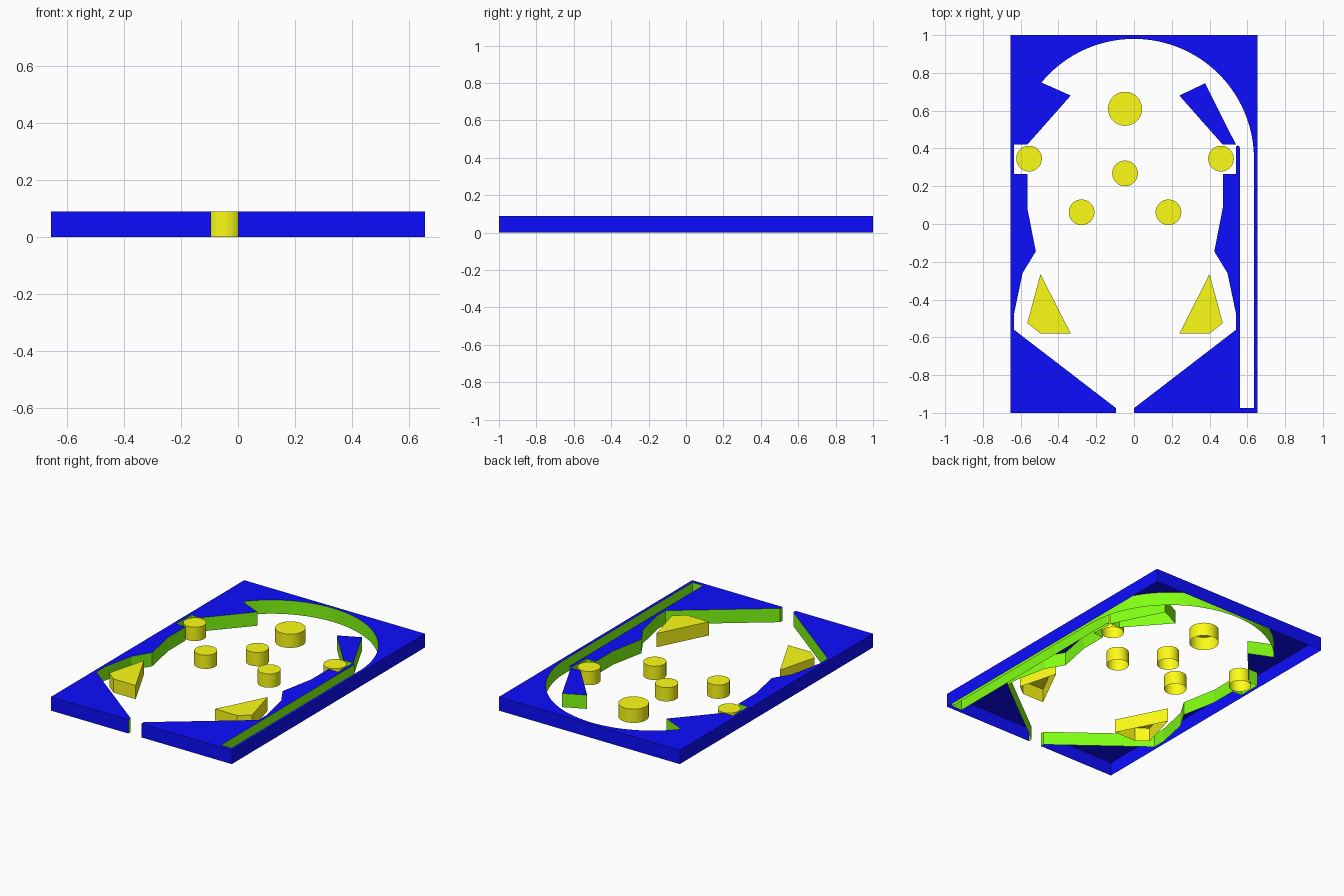
import bpy, bmesh, math

if "Cube" in bpy.data.objects:
    bpy.data.objects.remove(bpy.data.objects["Cube"])

H = 0.09          # wall height
AXIS = -0.0475    # mirror axis of the playfield, left of centre because of the launch lane


def material(name, rgb):
    m = bpy.data.materials.new(name)
    m.diffuse_color = (*rgb, 1)
    m.use_nodes = True
    m.node_tree.nodes["Principled BSDF"].inputs["Base Color"].default_value = m.diffuse_color
    return m


BLUE = material("blue", (0.004, 0.004, 1.0))
GREEN = material("green", (0.22, 1.0, 0.006))
YELLOW = material("yellow", (0.98, 0.98, 0.008))


def flip(points):
    return [(2 * AXIS - x, y) for x, y in reversed(points)]


def on_border(a, b):
    return any(abs(abs(p) - e) < 1e-4 and abs(p - q) < 1e-4
               for p, q, e in ((a[0], b[0], 0.655), (a[1], b[1], 1.0)))


def shell(name, pts, top, side):
    """Flat top with skirt walls, open underneath."""
    area = sum(a[0] * b[1] - b[0] * a[1] for a, b in zip(pts, pts[1:] + pts[:1]))
    if area < 0:
        pts = pts[::-1]
    bm = bmesh.new()
    up = [bm.verts.new((x, y, H)) for x, y in pts]
    low = [bm.verts.new((x, y, 0)) for x, y in pts]
    bm.faces.new(up)
    n = len(pts)
    for i in range(n):
        j = (i + 1) % n
        f = bm.faces.new((low[i], low[j], up[j], up[i]))
        f.material_index = 0 if on_border(pts[i], pts[j]) else 1
    bm.normal_update()
    bmesh.ops.triangulate(bm, faces=[f for f in bm.faces if len(f.verts) > 4])
    me = bpy.data.meshes.new(name)
    bm.to_mesh(me)
    bm.free()
    me.materials.append(top)
    me.materials.append(side)
    ob = bpy.data.objects.new(name, me)
    bpy.context.collection.objects.link(ob)
    bpy.context.view_layer.objects.active = ob
    ob.select_set(True)
    bpy.ops.object.shade_smooth_by_angle(angle=math.radians(10))
    ob.select_set(False)


def arc(cx, cy, r, a0, a1, n):
    return [(cx + r * math.cos(a0 + (a1 - a0) * i / n),
             cy + r * math.sin(a0 + (a1 - a0) * i / n)) for i in range(n + 1)]


# Outer frame: side profile shared by both sides, arch across the top, launch lane on the right
side = [(-0.095, -1), (-0.095, -0.975), (-0.635, -0.56), (-0.635, -0.475),
        (-0.59, -0.26), (-0.52, -0.145), (-0.565, 0.085), (-0.565, 0.265),
        (-0.635, 0.265)]
guide = [(-0.635, 0.42), (-0.565, 0.42), (-0.335, 0.68)]
arch = arc(0, 0.345, 0.635, math.radians(140.5), 0, 48)
lane = [(0.635, -0.975), (0.56, -0.975)] + arc(0.55, 0.405, 0.01, 0, math.pi, 6)
corners = [(0.655, -1), (0.655, 1), (-0.655, 1), (-0.655, -1)]
shell("frame", side + guide + arch + lane + flip(side) + corners, BLUE, GREEN)

# Free-standing guide at the upper right
shell("lane_guide", [(0.24, 0.68), (0.376, 0.745), (0.54, 0.42), (0.47, 0.42)], BLUE, GREEN)

# Slingshots
sling = [(-0.495, -0.265), (-0.565, -0.525), (-0.495, -0.58), (-0.335, -0.58)]
shell("slingshot_left", sling, YELLOW, YELLOW)
shell("slingshot_right", flip(sling), YELLOW, YELLOW)

# Round bumpers
for i, (x, y, r) in enumerate([(AXIS, 0.61, 0.09), (AXIS, 0.268, 0.068),
                               (AXIS - 0.23, 0.062, 0.068), (AXIS + 0.23, 0.062, 0.068),
                               (AXIS - 0.508, 0.346, 0.068), (AXIS + 0.508, 0.346, 0.068)]):
    shell(f"bumper_{i + 1}", arc(x, y, r, 0, math.tau, 48)[:-1], YELLOW, YELLOW)
